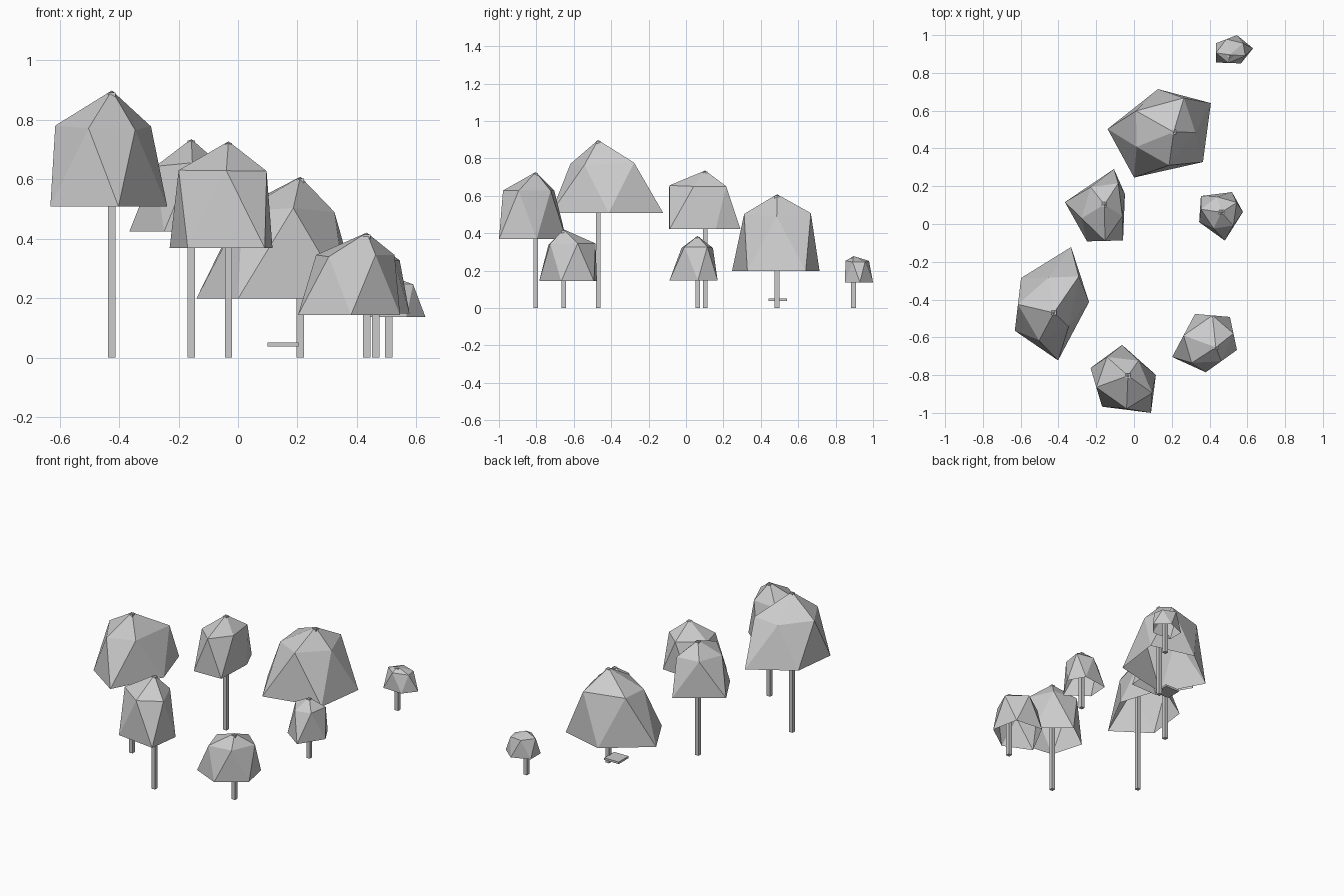
import bpy, bmesh
from mathutils import Vector

if "Cube" in bpy.data.objects:
    bpy.data.objects.remove(bpy.data.objects["Cube"])

grey = bpy.data.materials.new("light_grey")
grey.diffuse_color = (0.6, 0.6, 0.6, 1)
grey.use_nodes = True
grey.node_tree.nodes["Principled BSDF"].inputs["Base Color"].default_value = grey.diffuse_color


def add_object(name, bm):
    mesh = bpy.data.meshes.new(name)
    bm.to_mesh(mesh)
    bm.free()
    mesh.materials.append(grey)
    obj = bpy.data.objects.new(name, mesh)
    bpy.context.collection.objects.link(obj)


def box(name, lo, hi):
    bm = bmesh.new()
    bmesh.ops.create_cube(bm, size=1)
    lo, hi = Vector(lo), Vector(hi)
    for v in bm.verts:
        v.co = (lo + hi) / 2 + v.co * (hi - lo)
    add_object(name, bm)


def tree(name, x, y, rim_z, shoulder_z, top_z, rim, reach):
    """Square trunk with an open, faceted crown: apex, five shoulders, five rim points."""
    w = 0.0125
    box(name + "_trunk", (x - w, y - w, 0), (x + w, y + w, top_z - 0.006))
    bm = bmesh.new()
    apex = bm.verts.new((x, y, top_z))
    centre = Vector((x, y))
    low, high = [], []
    for i in range(5):
        a, b = Vector(rim[i]), Vector(rim[(i + 1) % 5])
        s = centre.lerp((a + b) / 2, reach[i])
        # shoulders that reach less far also sit a little lower
        z = shoulder_z - 0.06 * (1 - reach[i])
        low.append(bm.verts.new((a.x, a.y, rim_z)))
        high.append(bm.verts.new((s.x, s.y, z)))
    for i in range(5):
        bm.faces.new((apex, high[i], high[i - 1]))
        bm.faces.new((low[(i + 1) % 5], low[i], high[i]))
        bm.faces.new((low[i], high[i - 1], high[i]))
    add_object(name + "_crown", bm)


# Trees: trunk position, heights, crown rim clockwise from above, shoulder reach
tree("tall_tree", -0.424, -0.47, 0.508, 0.78, 0.898,
     [(-.333, -.122), (-.238, -.413), (-.402, -.722), (-.631, -.565), (-.598, -.286)],
     (.95, .75, .85, 1, .7))
tree("wide_tree", 0.21, 0.487, 0.198, 0.51, 0.608,
     [(.127, .714), (.407, .64), (.365, .328), (0, .246), (-.14, .503)],
     (.95, .65, .88, .7, .92))
tree("middle_tree", -0.157, 0.103, 0.423, 0.655, 0.735,
     [(-.106, .291), (-.048, .159), (-.058, -.087), (-.249, -.092), (-.366, .116)],
     (.92, .92, 1, .8, .92))
tree("front_tree", -0.032, -0.803, 0.368, 0.63, 0.727,
     [(-.063, -.64), (.116, -.799), (.09, -1.0), (-.169, -.967), (-.23, -.762)],
     (.95, .95, .97, 1, .97))
tree("low_tree", 0.433, -0.653, 0.143, 0.345, 0.42,
     [(.323, -.476), (.508, -.492), (.545, -.667), (.38, -.785), (.202, -.704)],
     (1, 1, 1, .9, 1))
tree("small_tree", 0.463, 0.062, 0.148, 0.33, 0.385,
     [(.354, .148), (.519, .169), (.577, .064), (.481, -.088), (.345, .01)],
     (.85, .95, .95, .85, .95))
tree("tiny_tree", 0.507, 0.896, 0.137, 0.252, 0.277,
     [(.434, .957), (.545, 1.0), (.63, .93), (.566, .85), (.434, .855)],
     (1, .88, .9, 1, 1))

# Small bench slab beside the wide tree
box("bench_slab", (0.10, 0.44, 0.037), (0.203, 0.54, 0.05))
